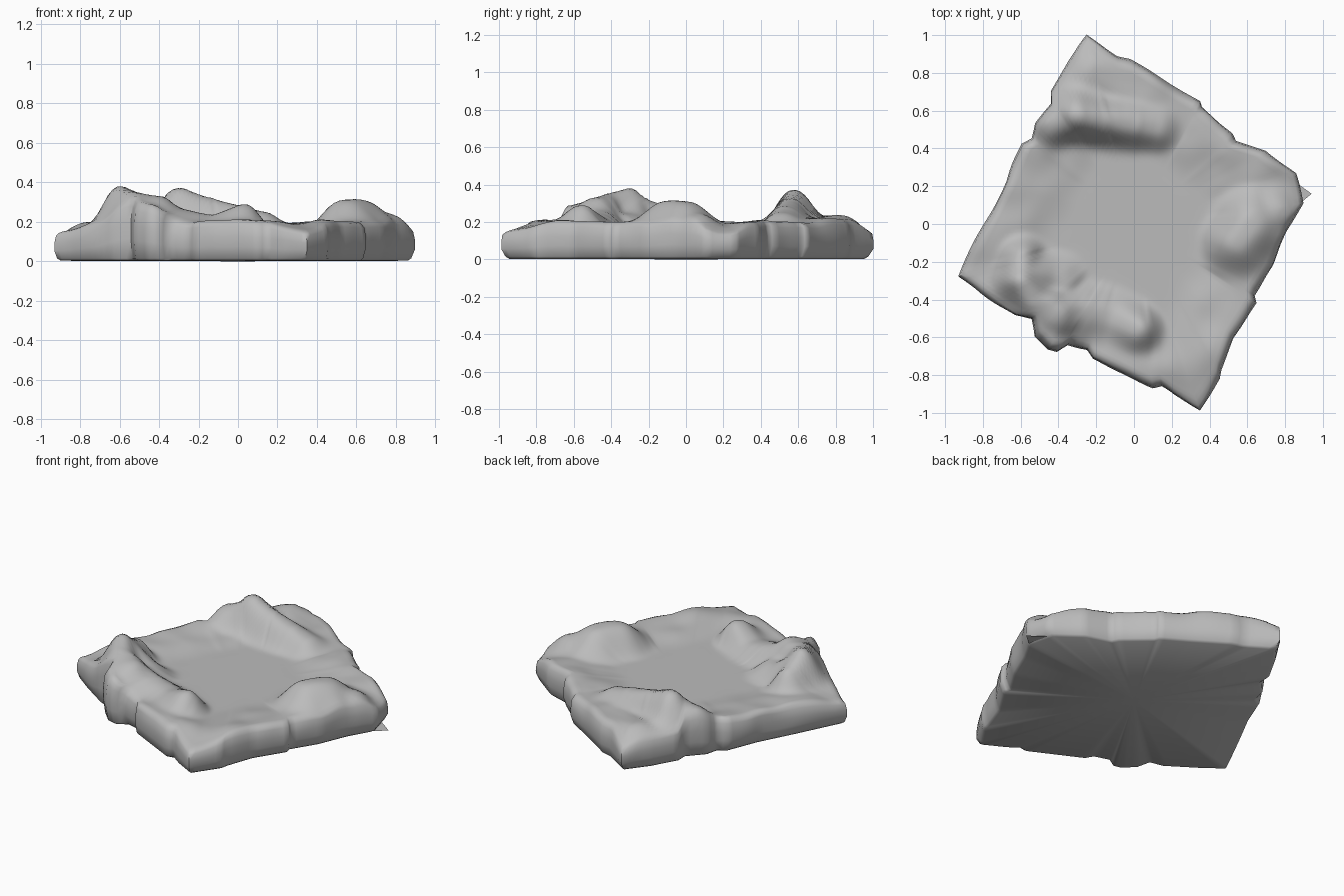
import bpy, bmesh, math
from mathutils import Vector, noise

if "Cube" in bpy.data.objects:
    bpy.data.objects.remove(bpy.data.objects["Cube"])

stone = bpy.data.materials.new("grey stone")
stone.use_nodes = True
stone.diffuse_color = (0.5, 0.5, 0.5, 1)
stone.node_tree.nodes["Principled BSDF"].inputs["Base Color"].default_value = (0.5, 0.5, 0.5, 1)

# Ragged plan outline of the slab, counter-clockwise
OUTLINE = [(.35, -.99), (.46, -.83), (.47, -.78), (.53, -.61), (.65, -.42), (.64, -.38), (.74, -.22),
           (.82, -.03), (.9, .11), (.86, .27), (.7, .39), (.54, .44), (.52, .48), (.36, .62),
           (.35, .65), (.2, .74), (-.02, .88), (-.09, .9), (-.25, 1), (-.35, .87), (-.44, .71),
           (-.44, .64), (-.53, .54), (-.55, .46), (-.6, .43), (-.68, .23), (-.8, 0), (-.94, -.28),
           (-.82, -.37), (-.64, -.49), (-.55, -.51), (-.53, -.6), (-.46, -.67), (-.41, -.68),
           (-.35, -.64), (-.25, -.67), (-.22, -.72), (.1, -.88), (.15, -.87), (.22, -.92)]

# Rock ridges: chains of (x, y, crest height, radius)
RIDGES = [
    [(-.42, .53, .3, .15), (-.3, .58, .37, .18), (-.16, .55, .325, .17), (0, .53, .285, .17),
     (.12, .51, .25, .15)],
    [(-.59, -.18, .31, .14), (-.6, -.3, .385, .15), (-.53, -.4, .35, .17), (-.42, -.48, .33, .21),
     (-.28, -.47, .265, .2), (-.12, -.49, .23, .17), (.02, -.56, .295, .16)],
    [(-.5, -.42, .34, .18), (-.45, -.6, .29, .17)],
    [(-.56, -.3, .34, .2), (-.42, -.32, .25, .2)],
    [(.55, -.1, .305, .22), (.62, 0, .305, .23), (.73, .06, .25, .17)],
    [(-.2, .8, .235, .2), (.05, .72, .22, .18)],
]
CORNERS = [(.35, -.99), (.9, .18), (-.25, 1), (-.94, -.28)]


def smooth(t):
    t = max(0, min(1, t))
    return t * t * (3 - 2 * t)


def ridge_rise(p, ridge, base):
    """Rise of a rounded ridge above the base, blended along its chain."""
    best = 0
    for a, b in zip(ridge, ridge[1:]):
        start, end = Vector(a[:2]), Vector(b[:2])
        along = end - start
        t = max(0, min(1, (p - start).dot(along) / along.length_squared))
        crest = a[2] + (b[2] - a[2]) * t
        radius = a[3] + (b[3] - a[3]) * t
        d = (p - start - along * t).length / radius
        best = max(best, (crest - base) * smooth(1.15 * (1 - d)))
    return best


def height(p, rim):
    base = 0.162 + 0.04 * smooth((rim - .45) / .45)
    for c in CORNERS:
        base -= .055 * smooth(1 - (p - Vector(c)).length / .32)
    lumps = .016 * smooth((rim - .4) / .4) * noise.noise(Vector((p.x * 6, p.y * 6, 0)))
    return base + lumps + max(ridge_rise(p, r, base) for r in RIDGES)


# Plan outline resampled so the edge keeps its straight chipped facets
rim = []
for i, a in enumerate(OUTLINE):
    a, b = Vector(a), Vector(OUTLINE[(i + 1) % len(OUTLINE)])
    steps = max(2, round((b - a).length / .03))
    rim += [a.lerp(b, k / steps) for k in range(steps)]

bm = bmesh.new()


def add_ring(scale, z_rule, rough=0):
    """One loop of the slab; rough pushes it in and out like broken rock."""
    ring = []
    for p in rim:
        push = rough * noise.noise(Vector((p.x * 5, p.y * 5, scale * 20)))
        q = p * (scale + push)
        ring.append(bm.verts.new((q.x, q.y, z_rule(q))))
    return ring


# Underside, bulging side wall, rounded shoulder, then rolling top surface
rings = [add_ring(s, lambda p, z=z: z) for s, z in ((.955, .003), (.975, .015))]
for scale, part in ((.995, .35), (.995, .6), (.985, .85), (.965, .95)):
    rings.append(add_ring(scale, lambda p, f=part, s=scale: f * height(p * (.95 / s), .95), .018))
for k in range(34):
    s = .94 * (1 - k / 34)
    rings.append(add_ring(s, lambda p, s=s: height(p, s)))
for lower, upper in zip(rings, rings[1:]):
    for i in range(len(rim)):
        j = (i + 1) % len(rim)
        bm.faces.new((lower[i], lower[j], upper[j], upper[i]))
bm.faces.new(rings[-1])
# Underside closes to a flat centre
hub = bm.verts.new((0, 0, 0))
for i, v in enumerate(rings[0]):
    bm.faces.new((rings[0][(i + 1) % len(rim)], v, hub))
# Soften crests where ridge segments meet
for _ in range(2):
    bmesh.ops.smooth_vert(bm, verts=[v for ring in rings[7:] for v in ring], factor=.5,
                          use_axis_z=True)
bmesh.ops.recalc_face_normals(bm, faces=bm.faces)


def finish(name, bm):
    mesh = bpy.data.meshes.new(name)
    bm.to_mesh(mesh)
    bm.free()
    mesh.materials.append(stone)
    obj = bpy.data.objects.new(name, mesh)
    bpy.context.collection.objects.link(obj)
    bpy.ops.object.select_all(action='DESELECT')
    obj.select_set(True)
    bpy.context.view_layer.objects.active = obj
    bpy.ops.object.shade_smooth_by_angle(angle=math.radians(50))


finish("rocky_ground_slab", bm)

# Thin broken shard jutting from the right-hand corner
bm = bmesh.new()
face = bm.faces.new([bm.verts.new(v) for v in ((.82, .06, .01), (.94, .16, .01), (.83, .24, .01))])
bmesh.ops.solidify(bm, geom=[face], thickness=.006)
finish("corner_shard", bm)
